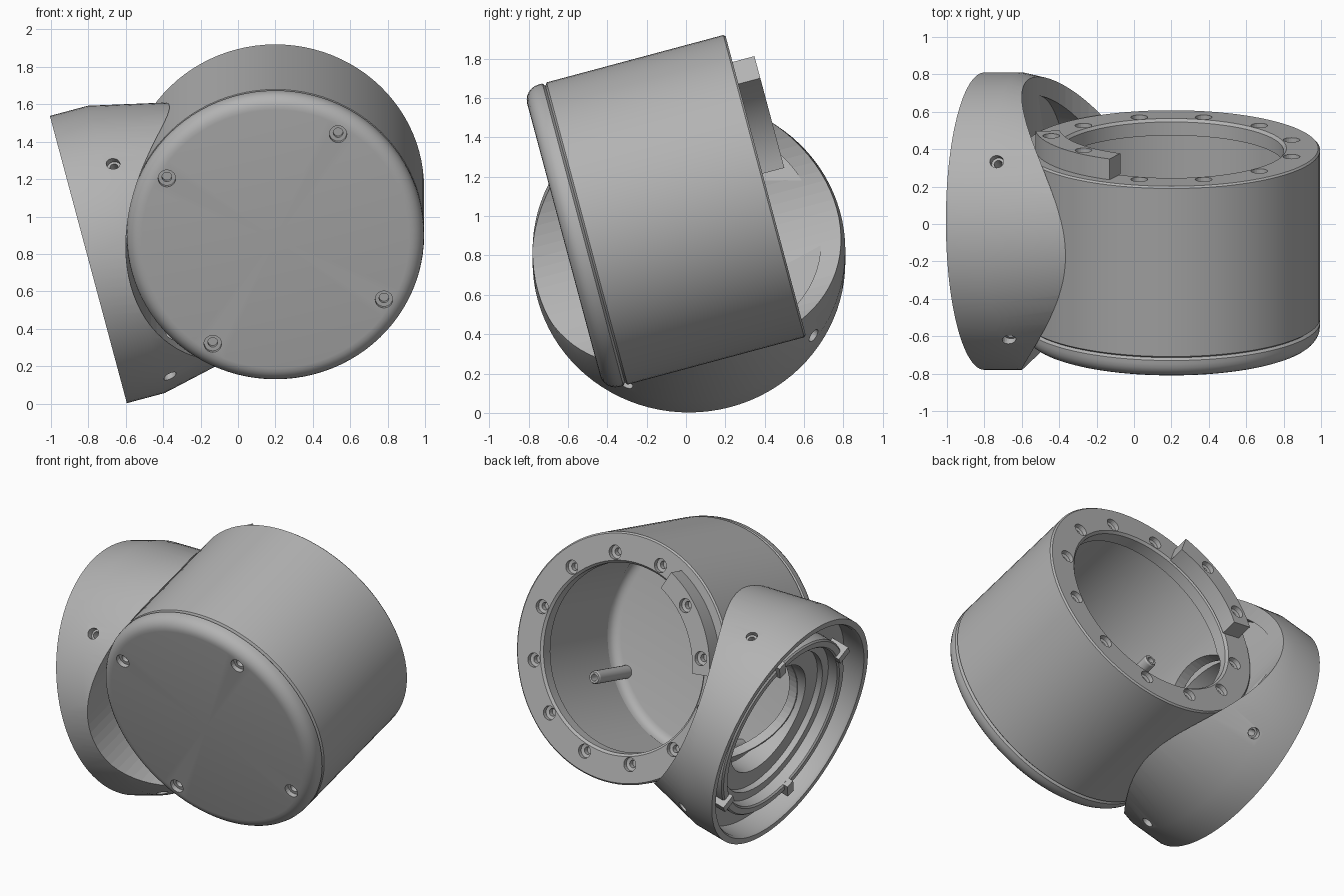
import bpy, bmesh
from math import radians, sin, cos, pi
from mathutils import Matrix, Vector

if "Cube" in bpy.data.objects:
    bpy.data.objects.remove(bpy.data.objects["Cube"])

grey = bpy.data.materials.new("plain grey")
grey.use_nodes = True
TONE = (0.45, 0.45, 0.45, 1)
grey.diffuse_color = TONE
grey.node_tree.nodes["Principled BSDF"].inputs["Base Color"].default_value = TONE

# Local frames: drum origin at its rear face, collar origin at its outer face
DRUM = Matrix.Translation((0.2, 0.405, 1.155)) @ Matrix.Rotation(radians(-75), 4, 'X')
COLLAR = Matrix.Translation((-0.8, 0.015, 0.77)) @ Matrix.Rotation(radians(75), 4, 'Y')


def finish(name, bm, frame, helper=False):
    bmesh.ops.remove_doubles(bm, verts=bm.verts, dist=0.0002)
    bmesh.ops.recalc_face_normals(bm, faces=bm.faces)
    mesh = bpy.data.meshes.new(name)
    bm.to_mesh(mesh)
    bm.free()
    mesh.materials.append(grey)
    ob = bpy.data.objects.new(name, mesh)
    bpy.context.collection.objects.link(ob)
    ob.matrix_world = frame
    if helper:
        ob.hide_render = True
        ob.hide_viewport = True
        ob.display_type = 'WIRE'
    return ob


def turn(bm, profile, steps, place=Matrix()):
    """Spin a closed (radius, height) profile round the local z axis."""
    verts = [bm.verts.new((r, 0, z)) for r, z in profile]
    edges = [bm.edges.new((verts[i - 1], verts[i])) for i in range(len(verts))]
    old = set(bm.verts) - set(verts)
    bmesh.ops.spin(bm, geom=verts + edges, cent=(0, 0, 0), axis=(0, 0, 1),
                   angle=2 * pi, steps=steps, use_merge=True)
    made = [v for v in bm.verts if v not in old]
    bmesh.ops.remove_doubles(bm, verts=made, dist=0.0002)
    made = [v for v in bm.verts if v not in old]
    bmesh.ops.transform(bm, matrix=place, verts=made)


def lathe(name, profile, frame, steps=96, helper=False):
    bm = bmesh.new()
    turn(bm, profile, steps)
    return finish(name, bm, frame, helper)


def repeat(name, profile, places, frame, helper=False):
    bm = bmesh.new()
    for place in places:
        turn(bm, profile, 20, place)
    return finish(name, bm, frame, helper)


def around(angles, radius, height):
    return [Matrix.Translation((radius * cos(radians(a)), -radius * sin(radians(a)), height))
            for a in angles]


def cut(ob, cutter):
    mod = ob.modifiers.new(cutter.name, 'BOOLEAN')
    mod.operation = 'DIFFERENCE'
    mod.solver = 'EXACT'
    mod.object = cutter


def arc(cr, cz, rad, a0, a1, n=6):
    return [(cr + rad * cos(radians(a0 + (a1 - a0) * i / n)),
             cz + rad * sin(radians(a0 + (a1 - a0) * i / n))) for i in range(n + 1)]


# Drum body: thin wall with an inward lip at the rear
drum_body = lathe("drum_body", [
    (0.78, -0.95), (0.795, -0.94), (0.795, -0.01), (0.785, 0), (0.615, 0),
    (0.6, -0.015), (0.6, -0.09), (0.735, -0.09), (0.735, -0.95)], DRUM)

# Front cap with rounded rim
drum_cap = lathe("drum_cap", [(0, -1.063)] + arc(0.715, -0.983, 0.08, -90, 0)
                 + [(0.795, -0.962), (0.78, -0.95), (0.73, -0.95)]
                 + arc(0.67, -0.93, 0.06, 0, -90, 4) + [(0, -0.99)], DRUM)

# Screw holes in the cap and the rear flange
CAP_ANGLES = [60, 150, 240, 330]
cap_holes = repeat("cap_hole_cutter", [
    (0, -0.03), (0.047, -0.03), (0.047, 0.03), (0.026, 0.03), (0.026, 0.06), (0, 0.06)],
    around(CAP_ANGLES, 0.67, -1.063), DRUM, True)
cut(drum_cap, cap_holes)
SCREW = [(0, -0.07), (0.024, -0.07), (0.024, -0.035), (0.045, -0.03), (0.045, 0.03), (0, 0.03)]
flange_holes = repeat("flange_hole_cutter", SCREW,
                      around(range(15, 360, 30), 0.665, 0), DRUM, True)
cut(drum_body, flange_holes)

# Hollow posts inside the drum
repeat("drum_posts", [(0.022, -0.992), (0.042, -0.992), (0.042, -0.64), (0.036, -0.63),
                      (0.022, -0.63)], around(CAP_ANGLES, 0.67, 0), DRUM)

# Side port joining the drum to the collar
port = lathe("port_cutter", [(0, -0.1), (0.38, -0.1), (0.38, 0.6), (0, 0.6)], COLLAR, 64, True)
cut(drum_body, port)

# Curved bracket on the rear flange
bm = bmesh.new()
sweep = [radians(117 + 57 * i / 16) for i in range(17)]
outline = [(0.73 * cos(a), -0.73 * sin(a)) for a in sweep]
outline += [(0.6 * cos(a), -0.6 * sin(a)) for a in reversed(sweep)]
base = bm.faces.new([bm.verts.new((x, y, 0)) for x, y in outline])
top = bmesh.ops.extrude_face_region(bm, geom=[base])
bmesh.ops.translate(bm, vec=Vector((0, 0, 0.115)),
                    verts=[g for g in top["geom"] if isinstance(g, bmesh.types.BMVert)])
bracket = finish("flange_bracket", bm, DRUM)
bracket_holes = repeat("bracket_hole_cutter", SCREW, around([135, 165], 0.665, 0.115), DRUM, True)
cut(bracket, bracket_holes)

# Collar: straight rim, tapered skirt, ported web and deep recess
collar = lathe("collar", [
    (0.795, 0), (0.795, 0.21), (0.694, 0.66), (0.6, 0.66), (0.67, 0.3), (0.38, 0.3),
    (0.38, 0.17), (0.5, 0.17), (0.5, 0.13), (0.56, 0.13), (0.56, 0.06), (0.57, 0.05),
    (0.61, 0.05), (0.62, 0.06), (0.62, 0.15), (0.745, 0.15), (0.745, 0.02), (0.755, 0)], COLLAR)
saddle = lathe("saddle_cutter", [(0, -2), (0.8, -2), (0.8, 1), (0, 1)], DRUM, 96, True)
cut(collar, saddle)

# Radial screw holes through the collar wall
LUG_ANGLES = [-126, 156, -24, 54]
radial = [Matrix.Rotation(radians(a), 4, 'Z') @ Matrix.Translation((0.79, 0, 0.26))
          @ Matrix.Rotation(radians(90), 4, 'Y') for a in LUG_ANGLES]
collar_holes = repeat("collar_hole_cutter", [
    (0, -0.18), (0.022, -0.18), (0.022, -0.04), (0.036, -0.04), (0.036, 0.05), (0, 0.05)],
    radial, COLLAR, True)
cut(collar, collar_holes)

# Locating lugs on the recessed ring
bm = bmesh.new()
for a in LUG_ANGLES:
    bmesh.ops.create_cube(bm, size=1, matrix=Matrix.Rotation(radians(a), 4, 'Z')
                          @ Matrix.Translation((0.61, 0, 0.09))
                          @ Matrix.Diagonal((0.1, 0.06, 0.13, 1)))
finish("collar_lugs", bm, COLLAR)

# Smooth shading with crisp edges
for ob in bpy.data.objects:
    ob.select_set(False)
for ob in bpy.context.collection.objects:
    if ob.type == 'MESH' and not ob.hide_render:
        ob.select_set(True)
        bpy.context.view_layer.objects.active = ob
bpy.ops.object.shade_smooth_by_angle(angle=radians(30))
